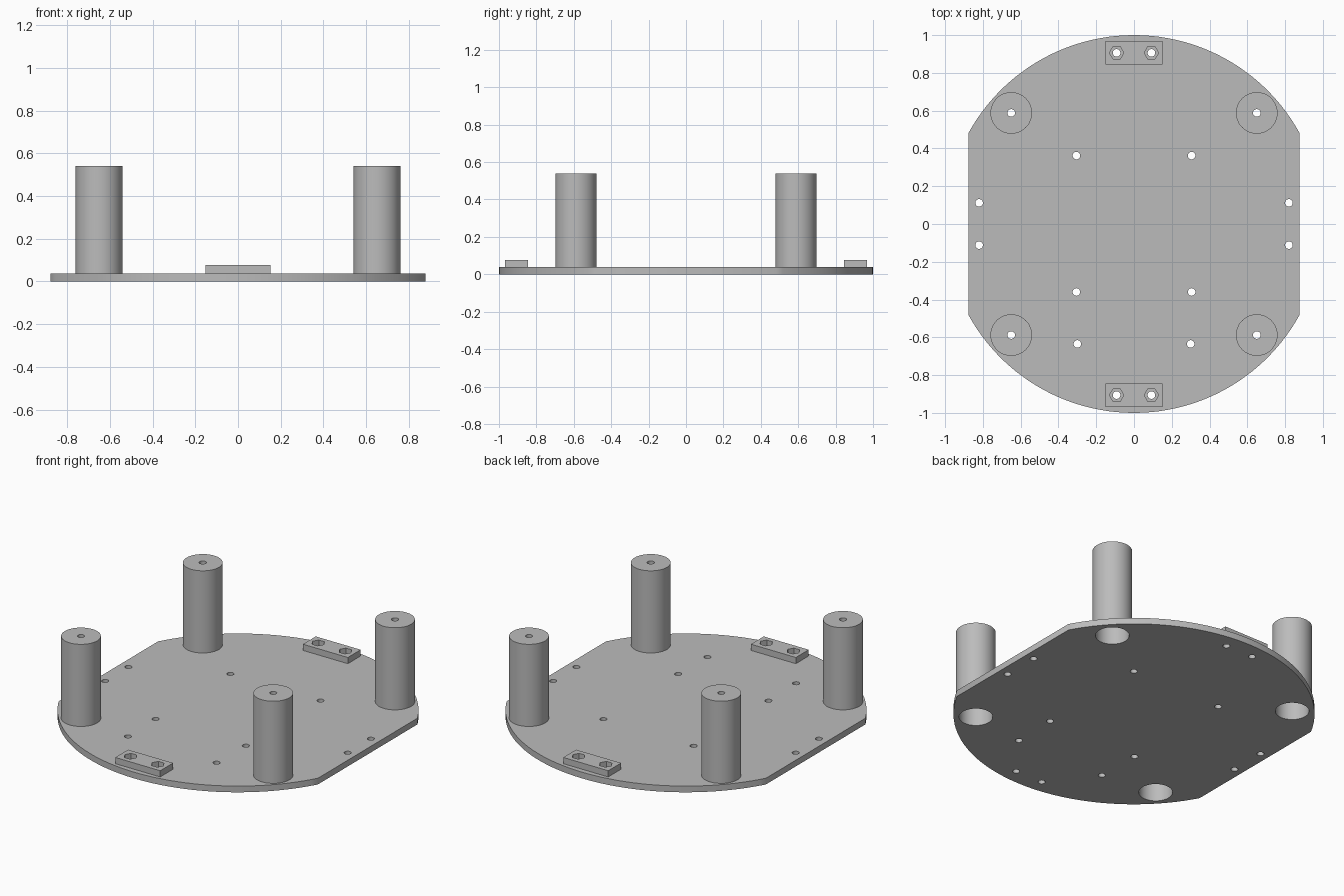
import bpy, bmesh, math
from math import cos, sin, pi

cube = bpy.data.objects.get("Cube")
if cube:
    bpy.data.objects.remove(cube, do_unlink=True)

THICK = 0.038       # plate and pad thickness
POST_TOP = 0.54
BORE = 0.0935       # wide bore up through each post
SCREW = 0.02        # small screw holes

grey = bpy.data.materials.new("plain grey")
grey.use_nodes = True
grey.diffuse_color = (0.5, 0.5, 0.5, 1)
grey.node_tree.nodes["Principled BSDF"].inputs["Base Color"].default_value = (0.5, 0.5, 0.5, 1)


def ring(x, y, r, n=32):
    return [(x + r * cos(2 * pi * i / n), y + r * sin(2 * pi * i / n)) for i in range(n)]


def finish(obj):
    """Weld, orient, shade and colour a mesh object."""
    bm = bmesh.new()
    bm.from_mesh(obj.data)
    bmesh.ops.remove_doubles(bm, verts=bm.verts, dist=0.0001)
    bmesh.ops.recalc_face_normals(bm, faces=bm.faces)
    bm.to_mesh(obj.data)
    bm.free()
    obj.data.materials.clear()
    obj.data.materials.append(grey)
    bpy.ops.object.select_all(action='DESELECT')
    obj.select_set(True)
    bpy.context.view_layer.objects.active = obj
    bpy.ops.object.shade_smooth_by_angle(angle=math.radians(30))


def slab(name, outlines, z):
    """Flat slab: the first outline is the rim, the others are holes through it."""
    curve = bpy.data.curves.new(name, 'CURVE')
    curve.dimensions = '2D'
    curve.fill_mode = 'BOTH'
    curve.extrude = THICK / 2
    for points in outlines:
        spline = curve.splines.new('POLY')
        spline.points.add(len(points) - 1)
        for p, (x, y) in zip(spline.points, points):
            p.co = (x, y, 0, 1)
        spline.use_cyclic_u = True
    temp = bpy.data.objects.new(name + "_outline", curve)
    bpy.context.collection.objects.link(temp)
    bpy.context.view_layer.update()
    graph = bpy.context.evaluated_depsgraph_get()
    mesh = bpy.data.meshes.new_from_object(temp.evaluated_get(graph))
    bpy.data.objects.remove(temp, do_unlink=True)
    obj = bpy.data.objects.new(name, mesh)
    bpy.context.collection.objects.link(obj)
    obj.location.z = z + THICK / 2
    finish(obj)
    return obj


def post(name, x, y):
    """Hollow round post, turned from a profile and open at the bottom."""
    profile = [(0.11, THICK), (0.11, POST_TOP), (SCREW, POST_TOP),
               (SCREW, POST_TOP - 0.04), (BORE, POST_TOP - 0.04), (BORE, THICK)]
    bm = bmesh.new()
    verts = [bm.verts.new((r, 0, z)) for r, z in profile]
    edges = [bm.edges.new(pair) for pair in zip(verts, verts[1:])]
    bmesh.ops.spin(bm, geom=verts + edges, cent=(0, 0, 0), axis=(0, 0, 1),
                   angle=2 * pi, steps=48, use_merge=True)
    mesh = bpy.data.meshes.new(name)
    bm.to_mesh(mesh)
    bm.free()
    obj = bpy.data.objects.new(name, mesh)
    bpy.context.collection.objects.link(obj)
    obj.location = (x, y, 0)
    finish(obj)


# Base plate: round disc with straight left and right sides
side = math.acos(0.877)
rim = []
for start in (side, pi + side):
    rim += [(cos(a), sin(a)) for a in
            (start + (pi - 2 * side) * i / 48 for i in range(49))]
spots = [(0.3, -0.635), (0.305, 0.362), (0.305, -0.36), (0.82, 0.112),
         (0.82, -0.112), (0.092, 0.906), (0.092, -0.906)]
holes = [ring(s * x, y, SCREW) for x, y in spots for s in (1, -1)]
corners = [(s * 0.65, t * 0.588) for s in (1, -1) for t in (1, -1)]
holes += [ring(x, y, BORE, 48) for x, y in corners]
slab("base_plate", [rim] + holes, 0)

# Four hollow posts
for x, y in corners:
    post(("back" if y > 0 else "front") + ("_left" if x > 0 else "_right") + "_post", x, y)

# Two pads with hexagonal nut pockets
for name, y in (("front_nut_pad", -0.906), ("back_nut_pad", 0.906)):
    box = [(sx * 0.152, y + sy * 0.062) for sx, sy in ((-1, -1), (1, -1), (1, 1), (-1, 1))]
    slab(name, [box, ring(0.092, y, 0.038, 6), ring(-0.092, y, 0.038, 6)], THICK)
